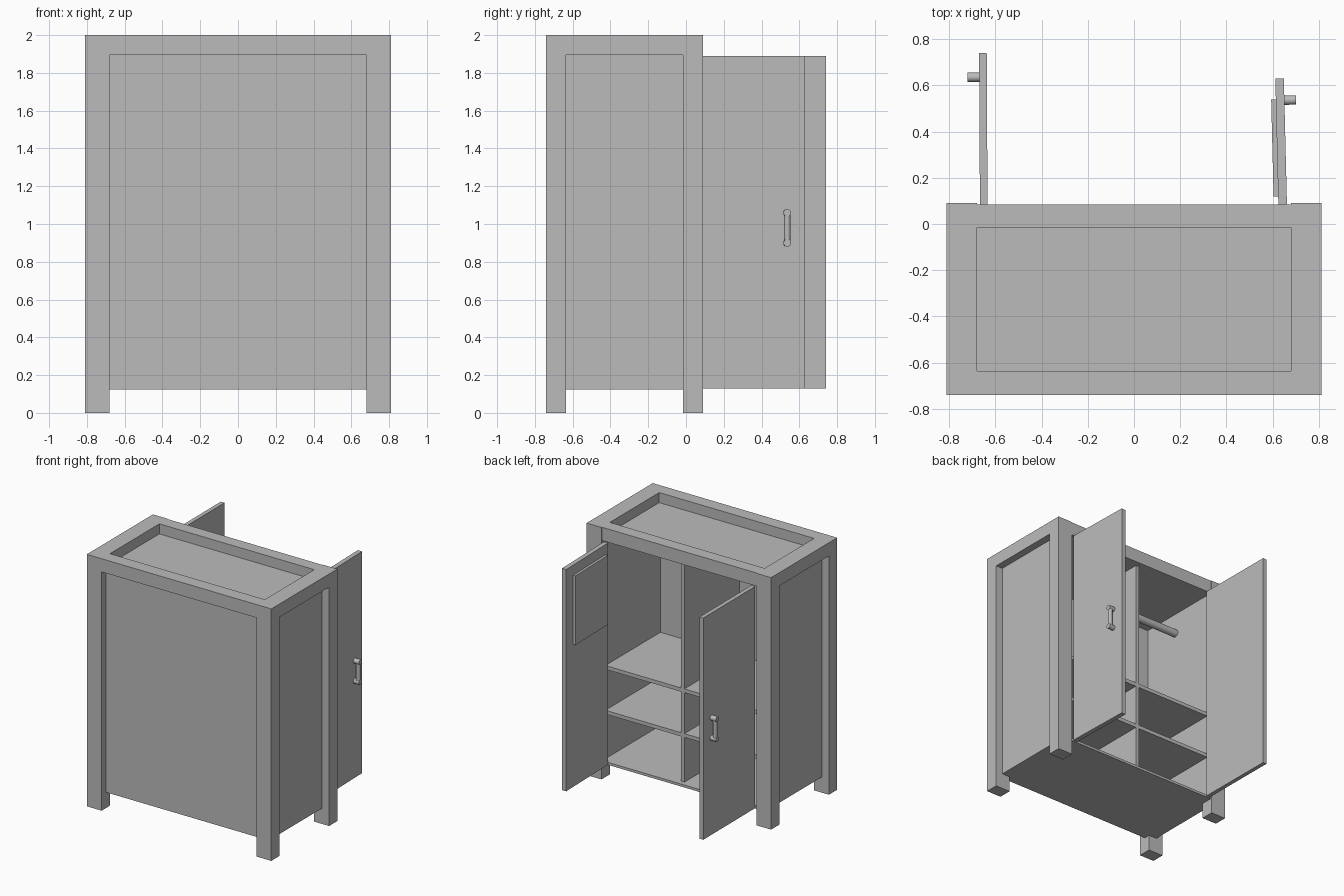
import bpy
import math
from mathutils import Matrix, Vector

cube = bpy.data.objects.get("Cube")
if cube:
    bpy.data.objects.remove(cube, do_unlink=True)

grey = bpy.data.materials.new("plain_grey")
grey.use_nodes = True
colour = (0.5, 0.5, 0.5, 1)
grey.diffuse_color = colour
grey.node_tree.nodes["Principled BSDF"].inputs["Base Color"].default_value = colour


def box(name, x, y, z, place=Matrix()):
    """Box spanning three (low, high) ranges, optionally moved by a matrix."""
    bpy.ops.mesh.primitive_cube_add(size=1)
    ob = bpy.context.object
    ob.name = name
    ranges = (x, y, z)
    size = Matrix.Diagonal([b - a for a, b in ranges] + [1])
    centre = Matrix.Translation([(a + b) / 2 for a, b in ranges])
    ob.data.transform(place @ centre @ size)
    ob.data.materials.append(grey)
    return ob


def rod(name, start, end, radius, place=Matrix()):
    """Smooth capped cylinder between two points."""
    start, end = Vector(start), Vector(end)
    axis = end - start
    bpy.ops.mesh.primitive_cylinder_add(vertices=24, radius=radius, depth=axis.length)
    ob = bpy.context.object
    ob.name = name
    turn = axis.to_track_quat('Z', 'Y').to_matrix().to_4x4()
    ob.data.transform(place @ Matrix.Translation((start + end) / 2) @ turn)
    ob.data.materials.append(grey)
    bpy.ops.object.shade_smooth_by_angle(angle=math.radians(40))
    return ob


# Main dimensions
W, IN = 0.81, 0.68
FRONT, BACK = -0.74, 0.09
FRONT_IN, BACK_IN = -0.635, -0.015
TOP, RAIL, BASE = 2.0, 1.895, 0.125
PANEL_IN = -0.65

# Legs, side rails and side panels
for side, s in (("left", 1), ("right", -1)):
    span = sorted((s * IN, s * W))
    box("front_leg_" + side, span, (FRONT, FRONT_IN), (0, TOP))
    box("back_leg_" + side, span, (BACK_IN, BACK), (0, TOP))
    box("top_rail_" + side, span, (FRONT_IN, BACK_IN), (RAIL, TOP))
    box("side_panel_" + side, sorted((s * IN, s * 0.75)),
        (FRONT_IN, BACK_IN), (BASE, RAIL))

# Front and back rails, closed panels
box("front_rail", (-IN, IN), (FRONT, FRONT_IN), (RAIL, TOP))
box("back_rail", (-IN, IN), (BACK_IN, 0.085), (RAIL, TOP))
box("front_panel", (-IN, IN), (-0.685, PANEL_IN), (BASE, RAIL))
box("top_panel", (-IN, IN), (FRONT_IN, BACK_IN), (RAIL, 1.92))
box("floor_panel", (-IN, IN), (PANEL_IN, 0.08), (BASE, 0.145))

# Interior divider, shelves and hanging rail
box("divider", (-0.014, 0.014), (PANEL_IN, 0.04), (0.145, RAIL))
for name, z in (("lower_shelf", 0.5), ("upper_shelf", 0.855)):
    box(name, (-IN, IN), (PANEL_IN, 0.04), (z, z + 0.03))
rod("hanging_rail", (-IN, -0.33, 1.73), (0, -0.33, 1.73), 0.03)


# Open doors: local y runs along the door, local x points outward
def door(side, s, hinge, angle, length, thick, grip):
    place = (Matrix.Translation((hinge, 0.085, 0))
             @ Matrix.Rotation(math.radians(angle), 4, 'Z'))
    half = thick / 2
    box("door_" + side, (-half, half), (0, length), (0.13, 1.89), place)
    out = s * (half + 0.05)
    for end, z in (("lower", 0.9), ("upper", 1.06)):
        rod(f"handle_{end}_post_{side}", (s * half, grip, z), (out, grip, z), 0.02, place)
    bar = out - s * 0.018
    rod("handle_bar_" + side, (bar, grip, 0.9), (bar, grip, 1.06), 0.017, place)
    return place, half


place, half = door("left", 1, 0.643, 1.4, 0.545, 0.037, 0.45)
box("door_inner_plate", (-half - 0.02, -half), (0.035, 0.455), (1.26, 1.81), place)
door("right", -1, -0.65, 0.3, 0.655, 0.033, 0.55)
